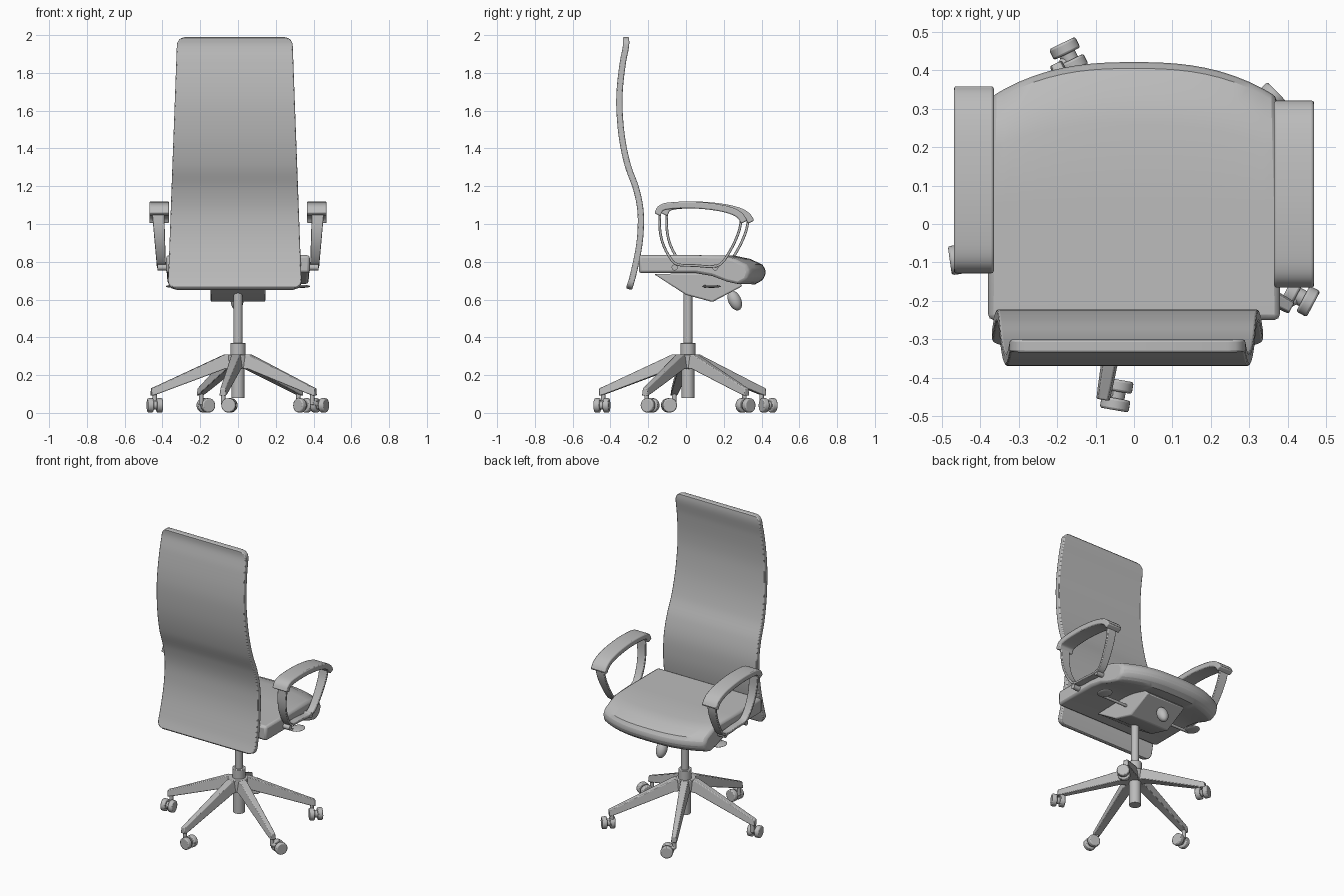
import bpy, bmesh, math
from mathutils import Vector, Matrix

cube = bpy.data.objects.get("Cube")
if cube:
    bpy.data.objects.remove(cube, do_unlink=True)

grey = bpy.data.materials.new("plain grey")
grey.use_nodes = True
GREY = (0.5, 0.5, 0.5, 1)
grey.diffuse_color = GREY
grey.node_tree.nodes["Principled BSDF"].inputs["Base Color"].default_value = GREY


def finish(name, bm, bevel=0.0, segments=2):
    """Turn a bmesh into a shaded object with optional bevelled edges."""
    bmesh.ops.recalc_face_normals(bm, faces=bm.faces)
    mesh = bpy.data.meshes.new(name)
    bm.to_mesh(mesh)
    bm.free()
    mesh.materials.append(grey)
    obj = bpy.data.objects.new(name, mesh)
    bpy.context.collection.objects.link(obj)
    bpy.ops.object.select_all(action='DESELECT')
    obj.select_set(True)
    bpy.context.view_layer.objects.active = obj
    bpy.ops.object.shade_smooth_by_angle(angle=math.radians(35))
    if bevel:
        mod = obj.modifiers.new("soft edges", 'BEVEL')
        mod.width, mod.segments = bevel, segments
        mod.limit_method, mod.angle_limit = 'ANGLE', math.radians(40)
    return obj


def smooth_path(points, steps=5):
    """Catmull-Rom path through tuples of any length."""
    pts = [Vector(p) for p in points]
    pts = [2 * pts[0] - pts[1]] + pts + [2 * pts[-1] - pts[-2]]
    out = []
    for a, b, c, d in zip(pts, pts[1:], pts[2:], pts[3:]):
        for i in range(steps):
            t = i / steps
            out.append(0.5 * (2 * b + (c - a) * t + (2 * a - 5 * b + 4 * c - d) * t * t
                              + (3 * b - a - 3 * c + d) * t ** 3))
    return out + [pts[-2]]


def loft(name, rings, bevel=0.0, segments=2):
    """Skin closed rings of equal length and cap both ends."""
    bm = bmesh.new()
    rows = [[bm.verts.new(p) for p in ring] for ring in rings]
    n = len(rows[0])
    for a, b in zip(rows, rows[1:]):
        for i in range(n):
            bm.faces.new((a[i], a[(i + 1) % n], b[(i + 1) % n], b[i]))
    bm.faces.new(rows[0])
    bm.faces.new(rows[-1])
    return finish(name, bm, bevel, segments)


def band(name, stations, thick, bevel):
    """Flat strip along (centre x, y, z, half width) stations, wide in x."""
    rings = []
    for i, (x, y, z, w) in enumerate(stations):
        a, b = stations[max(i - 1, 0)], stations[min(i + 1, len(stations) - 1)]
        n = Vector((0, -(b[2] - a[2]), b[1] - a[1])).normalized() * thick / 2
        p = Vector((x, y, z))
        side = Vector((w, 0, 0))
        rings.append([p - side - n, p + side - n, p + side + n, p - side + n])
    return loft(name, rings, bevel)


def rod(name, start, end, radius, bevel=0.0, sides=28):
    start, end = Vector(start), Vector(end)
    d = end - start
    bm = bmesh.new()
    m = Matrix.Translation((start + end) / 2) @ d.to_track_quat('Z', 'Y').to_matrix().to_4x4()
    bmesh.ops.create_cone(bm, cap_ends=True, segments=sides, radius1=radius,
                          radius2=radius, depth=d.length, matrix=m)
    return finish(name, bm, bevel)


def ellipsoid(name, centre, radii, tilt=0.0):
    bm = bmesh.new()
    m = (Matrix.Translation(centre) @ Matrix.Rotation(tilt, 4, 'X')
         @ Matrix.Diagonal((*radii, 1)))
    bmesh.ops.create_uvsphere(bm, u_segments=24, v_segments=14, radius=1, matrix=m)
    return finish(name, bm)


# Curved high backrest, narrowing upwards, with rounded corners
spine = [(-.302, .655), (-.28, .73), (-.252, .86), (-.24, .97), (-.242, 1.08),
         (-.265, 1.19), (-.308, 1.31), (-.338, 1.45), (-.352, 1.6), (-.35, 1.72),
         (-.335, 1.85), (-.318, 1.94), (-.318, 1.99)]
CORNER = 0.045
back = []
for y, z in smooth_path(spine, 8):
    w = 0.352 - 0.047 * (z - .72) / 1.27
    gap = min(z - .655, 1.99 - z)
    if gap < CORNER:
        w -= CORNER - math.sqrt(max(0, CORNER ** 2 - (CORNER - gap) ** 2))
    back.append((-.017, y, z, w))
band("backrest", back, 0.033, 0.01)

# Seat cushion with a waterfall front edge that bows forward
seat_side = [(-.25, .835), (.05, .835), (.26, .832), (.34, .815), (.405, .785),
             (.425, .75), (.41, .705), (.365, .68), (.28, .695), (.17, .725),
             (.05, .74), (-.25, .74)]
rings = []
for i in range(-10, 11):
    x = 0.38 * i / 10
    bow = -0.09 * abs(i / 10) ** 2.6
    rings.append([(x * (1 - .05 * max(0, y)), y + bow * min(1, max(0, (y - .05) / .3)), z)
                  for y, z in seat_side])
loft("seat", rings, 0.015)

# Tilt mechanism under the seat
box = [(-.17, .735), (0, .625), (.14, .587), (.3, .672), (.25, .72), (.1, .74)]
loft("tilt_mechanism", [[(x, y, z) for y, z in box] for x in (-.145, .145)], 0.008)
ellipsoid("tension_knob", (-.005, .258, .595), (.034, .034, .056), math.radians(25))

# Armrests: wide pad on a thin loop bolted to the side of the seat
pad = [(-.152, 1.05), (-.13, 1.085), (-.07, 1.098), (.05, 1.1), (.17, 1.087),
       (.25, 1.066), (.29, 1.04), (.308, 1.01)]
loop = [(-.138, 1.07), (-.138, .97), (-.12, .89), (-.08, .815), (-.04, .785),
        (.05, .78), (.14, .775), (.19, .795), (.24, .87), (.28, .96), (.295, 1.04)]
for side, label, shift in ((1, "left", 0), (-1, "right", .037)):
    band(label + "_arm_pad", [(side * .417, y + shift, z, .052)
                              for y, z in smooth_path(pad)], .036, .008)
    band(label + "_arm_loop", [(side * (.406 + .06 * (z - .78)), y + shift, z, .024 + .03 * (z - .78))
                               for y, z in smooth_path(loop)], .014, .003)
    for y in (-.06, .155):
        rod(label + "_arm_bolt", (side * .35, y + shift, .77), (side * .425, y + shift, .77), .016)
    # Adjustment lever with a flat paddle
    rod(label + "_lever", (side * .1, .1, .67), (side * .33, .1, .67), .009, sides=12)
    ellipsoid(label + "_lever_paddle", (side * .34, .135, .67), (.042, .05, .008))

# Gas column and hub
rod("column", (0, .01, .3), (0, .01, .65), .024)
rod("column_sleeve", (0, .01, .3), (0, .01, .37), .04, .003)
rod("column_lower_tube", (0, .01, .08), (0, .01, .3), .035)
rod("hub", (0, 0, .235), (0, 0, .31), .06, .004)

# Five tapering legs with twin-wheel casters
casters = [(-.44, -.09), (-.045, -.445), (.432, -.19), (.345, .315), (-.17, .435)]
leg_path = [(.02, .31, .235, .034), (.075, .308, .232, .032),
            (.43, .145, .1, .02), (.465, .13, .09, .018)]
for i, (cx, cy) in enumerate(casters):
    angle = math.radians(188 + 72 * i)
    out = Vector((math.cos(angle), math.sin(angle), 0))
    across = Vector((-out.y, out.x, 0))
    rings = []
    for r, top, low, w in leg_path:
        rings.append([out * r + across * s * w + Vector((0, 0, z))
                      for s, z in ((-.7, top), (.7, top), (1, low), (-1, low))])
    loft("leg", rings, .004)
    hub = Vector((cx, cy, .04))
    for s in (-1, 1):
        rod("caster_wheel", hub + out * s * .009, hub + out * s * .04, .038, .006)
    rod("caster_axle", hub - out * .02, hub + out * .02, .022)
    tip = out * .445
    rod("caster_stem", (tip.x, tip.y, .045), (tip.x, tip.y, .11), .012, sides=16)
    rod("caster_fork", hub, (tip.x, tip.y, .055), .014, sides=16)
